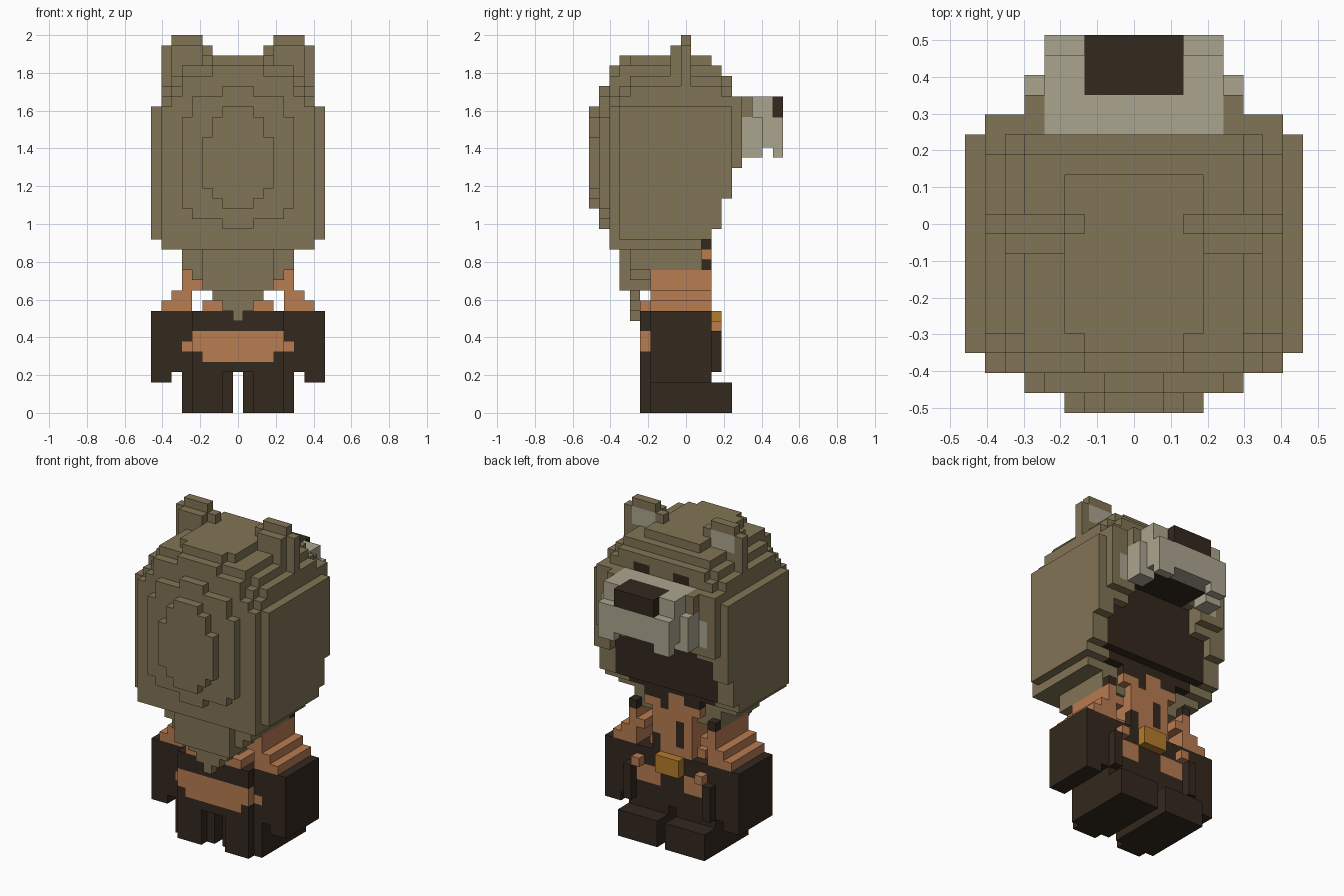
import bpy

if "Cube" in bpy.data.objects:
    bpy.data.objects.remove(bpy.data.objects["Cube"])

V = 2 / 37            # size of one block
W, D = 17, 19         # grid size across x and y
grid = {}             # block -> part name


def fill(part, i0, i1, j0, j1, k0, k1, mirror=False):
    """Fill a box of blocks, optionally repeated on the other side; None carves."""
    for i in range(i0, i1):
        for j in range(j0, j1):
            for k in range(k0, k1):
                for c in ((i, j, k), (W - 1 - i, j, k))[:2 if mirror else 1]:
                    if part is None:
                        grid.pop(c, None)
                    else:
                        grid[c] = part


def sym(part, i0, j0, j1, k0, k1):
    """Box centred on x that starts at column i0."""
    fill(part, i0, W - i0, j0, j1, k0, k1)


# hood: nested boxes (column, y range, z range)
for i0, j0, j1, k0, k1 in ((0, 3, 14, 17, 30), (1, 3, 15, 16, 31), (1, 4, 13, 31, 32),
                           (2, 3, 14, 17, 32), (2, 4, 13, 32, 33), (3, 3, 15, 17, 34),
                           (5, 4, 12, 34, 35), (6, 3, 12, 34, 35)):
    sym("hood", i0, j0, j1, k0, k1)
# rounded bulge, one slice at a time
for j, steps in ((2, ((1, 16, 30), (2, 17, 31), (3, 17, 33), (6, 17, 34))),
                 (1, ((7, 18, 32), (4, 19, 31), (3, 20, 29))),
                 (0, ((7, 20, 30), (6, 21, 29), (5, 22, 27)))):
    for i0, k0, k1 in steps:
        sym("hood", i0, j, j + 1, k0, k1)
# slope the face side
for k0, k1, j in ((16, 17, 11), (17, 18, 12), (18, 21, 13), (21, 24, 14), (24, 31, 15),
                  (31, 33, 14), (33, 34, 13), (34, 35, 12)):
    fill(None, 0, W, j, D, k0, k1)

# legs and feet, with rounded back corners
fill("legs", 3, 8, 6, 12, 0, 4, True)
fill("legs", 4, 7, 5, 6, 0, 4, True)
fill("legs", 3, 8, 12, 14, 0, 3, True)

# clothed body and sleeves
sym("tunic", 3, 6, 12, 4, 10)
sym("tunic", 4, 5, 6, 4, 10)
fill("sleeves", 0, 2, 6, 12, 3, 10, True)
fill("sleeves", 2, 3, 6, 12, 4, 10, True)
fill("sleeves", 3, 4, 12, 13, 4, 8, True)

# bare waist, behind and in front
sym("waist", 4, 5, 6, 6, 8)
sym("waist", 5, 5, 6, 5, 6)
fill("waist", 3, 4, 6, 7, 6, 7, True)
fill("waist", 4, 7, 11, 12, 6, 8, True)
fill("waist", 4, 5, 12, 13, 8, 9, True)
sym("buckle", 7, 11, 13, 8, 10)

# chest and stepped shoulders
sym("chest", 6, 6, 12, 10, 14)
fill("chest", 5, 7, 5, 11, 10, 11, True)
for i0, i1, k0, k1 in ((1, 4, 10, 11), (2, 4, 11, 12), (3, 5, 12, 13), (3, 4, 13, 14)):
    fill("shoulders", i0, i1, 6, 12, k0, k1, True)

# fur cape tapering down the back
sym("cape", 3, 4, 11, 14, 16)
sym("cape", 5, 3, 4, 12, 16)
for i0, k, j1 in ((4, 13, 6), (5, 12, 6), (6, 11, 5), (7, 10, 5), (8, 9, 5)):
    sym("cape", i0, 4, j1, k, k + 1)
sym("chest", 6, 7, 12, 14, 17)

# dark straps and hair ends on the chest
fill("straps", 3, 4, 11, 12, 14, 15, True)
fill("straps", 5, 6, 11, 12, 16, 17, True)
fill("chest", 5, 6, 11, 12, 15, 16, True)
fill("straps", 7, 8, 11, 12, 11, 14)
fill("straps", 10, 11, 11, 12, 10, 12)
fill("straps", 9, 10, 11, 12, 15, 17)
fill("straps", 6, 7, 11, 12, 16, 17, True)

# open mouth
sym(None, 2, 13, 15, 17, 23)
sym(None, 4, 13, 15, 23, 26)
sym("mouth", 2, 12, 13, 18, 23)
sym("mouth", 3, 12, 13, 23, 24)
sym("mouth", 4, 12, 13, 24, 27)
sym("mouth", 3, 11, 12, 17, 18)

# muzzle, cheeks, teeth and nose
sym("hood", 3, 14, 16, 29, 31)
fill("muzzle", 3, 4, 15, 17, 25, 29, True)
fill("muzzle", 2, 3, 14, 15, 25, 28, True)
sym("muzzle", 4, 14, 19, 26, 31)
sym(None, 4, 18, 19, 29, 31)
fill("muzzle", 4, 6, 18, 19, 25, 26, True)
fill("muzzle", 4, 5, 15, 17, 25, 26, True)
sym("mouth", 5, 13, 17, 26, 27)
sym("nose", 6, 16, 19, 29, 31)

# eyes
fill("eyes", 5, 7, 13, 14, 31, 32, True)

# ears with pale inner side
fill("ears", 1, 6, 9, 10, 31, 36, True)
fill("ears", 2, 5, 9, 10, 36, 37, True)
fill("ears", 2, 5, 8, 9, 33, 36, True)
fill("inner_ears", 2, 5, 9, 10, 34, 36, True)

# materials
COLOURS = {"brown fur": (0.222, 0.177, 0.092), "dark brown": (0.033, 0.021, 0.013),
           "skin": (0.48, 0.2, 0.083), "pale fur": (0.41, 0.375, 0.275),
           "gold": (0.46, 0.2, 0.025)}
mats = {}
for name, rgb in COLOURS.items():
    mats[name] = bpy.data.materials.new(name)
    mats[name].diffuse_color = (*rgb, 1)
PART_COLOUR = {"hood": "brown fur", "cape": "brown fur", "ears": "brown fur",
               "waist": "skin", "chest": "skin", "shoulders": "skin",
               "muzzle": "pale fur", "inner_ears": "pale fur", "buckle": "gold"}

# each block face: outward direction and its four corners
SIDES = (((1, 0, 0), ((1, 0, 0), (1, 1, 0), (1, 1, 1), (1, 0, 1))),
         ((-1, 0, 0), ((0, 0, 0), (0, 0, 1), (0, 1, 1), (0, 1, 0))),
         ((0, 1, 0), ((0, 1, 0), (0, 1, 1), (1, 1, 1), (1, 1, 0))),
         ((0, -1, 0), ((0, 0, 0), (1, 0, 0), (1, 0, 1), (0, 0, 1))),
         ((0, 0, 1), ((0, 0, 1), (1, 0, 1), (1, 1, 1), (0, 1, 1))),
         ((0, 0, -1), ((0, 0, 0), (0, 1, 0), (1, 1, 0), (1, 0, 0))))


def build(part):
    """Make one object from the exposed faces of a part's blocks."""
    verts, faces = {}, []
    for cell in (c for c, p in grid.items() if p == part):
        for d, corners in SIDES:
            if tuple(a + b for a, b in zip(cell, d)) in grid:
                continue
            face = [tuple(a + b for a, b in zip(cell, q)) for q in corners]
            faces.append(([verts.setdefault(q, len(verts)) for q in face], d))
    mesh = bpy.data.meshes.new(part)
    mesh.from_pydata([((i - W / 2) * V, (j - D / 2) * V, k * V) for i, j, k in verts],
                     [], [f for f, _ in faces])
    mesh.materials.append(mats[PART_COLOUR.get(part, "dark brown")])
    # painted parts keep the fur colour on faces not turned to the face side
    if part in ("inner_ears", "eyes"):
        mesh.materials.append(mats["brown fur"])
        for poly, (_, d) in zip(mesh.polygons, faces):
            poly.material_index = 0 if d == (0, 1, 0) else 1
    bpy.context.collection.objects.link(bpy.data.objects.new(part, mesh))


for part in dict.fromkeys(grid.values()):
    build(part)

for m in bpy.data.materials:
    if m.users and not m.is_grease_pencil:
        m.use_nodes = True
        m.node_tree.nodes["Principled BSDF"].inputs["Base Color"].default_value = m.diffuse_color
